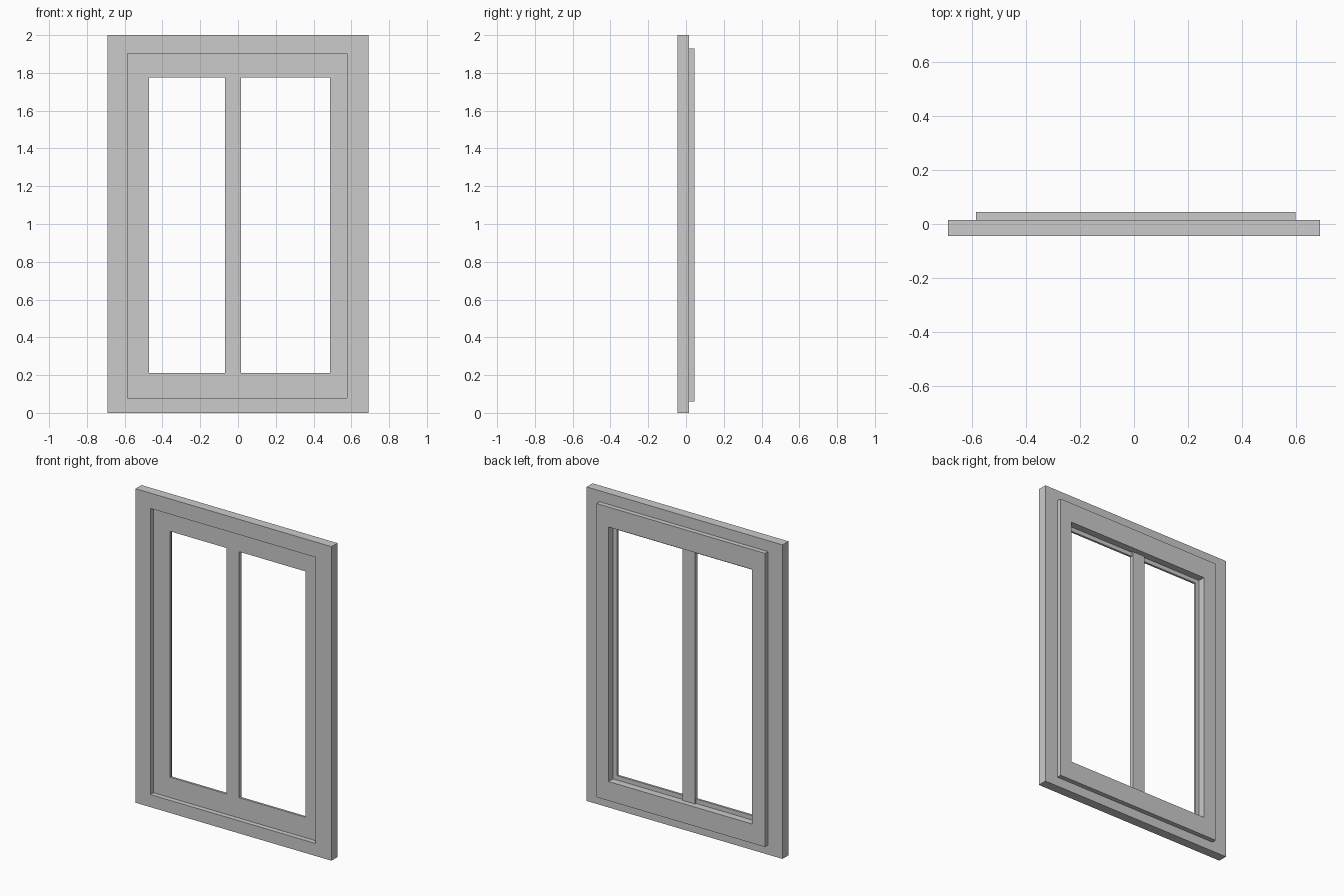
import bpy, bmesh

if "Cube" in bpy.data.objects:
    bpy.data.objects.remove(bpy.data.objects["Cube"])


def rect_ring(name, loops):
    """Closed rectangular ring; each loop is (x0, x1, z0, z1, y), joined in order."""
    bm = bmesh.new()
    rows = [[bm.verts.new((x, y, z)) for x, z in ((x0, z0), (x1, z0), (x1, z1), (x0, z1))]
            for x0, x1, z0, z1, y in loops]
    for a, b in zip(rows, rows[1:] + rows[:1]):
        for i in range(4):
            j = (i + 1) % 4
            bm.faces.new((a[i], a[j], b[j], b[i]))
    bmesh.ops.recalc_face_normals(bm, faces=bm.faces)
    mesh = bpy.data.meshes.new(name)
    bm.to_mesh(mesh)
    bm.free()
    obj = bpy.data.objects.new(name, mesh)
    bpy.context.collection.objects.link(obj)
    return obj


def box(name, x0, x1, y0, y1, z0, z1):
    bpy.ops.mesh.primitive_cube_add(size=1, location=((x0 + x1) / 2, (y0 + y1) / 2, (z0 + z1) / 2))
    obj = bpy.context.object
    obj.name = name
    obj.scale = (x1 - x0, y1 - y0, z1 - z0)
    return obj


FRONT, FRAME_BACK, BACK = -0.045, 0.015, 0.045
SASH_FRONT, LIP_BACK = -0.014, 0.0

# Fixed outer frame
outer = (-0.69, 0.69, 0.0, 2.0)
opening = (-0.586, 0.577, 0.08, 1.902)
rect_ring("outer_frame", [
    (*outer, FRONT), (*opening, FRONT), (*opening, FRAME_BACK), (*outer, FRAME_BACK)])

# Sash, overlapping the frame at the back, with a glazing rebate behind a thin lip
sash = (-0.587, 0.599, 0.06, 1.93)
light = (-0.47, 0.487, 0.21, 1.776)
rebate = (-0.498, 0.514, 0.182, 1.803)
rect_ring("sash", [
    (*sash, SASH_FRONT), (*light, SASH_FRONT), (*light, LIP_BACK),
    (*rebate, LIP_BACK), (*rebate, BACK), (*sash, BACK)])

# Vertical glazing bar seated in the rebate
box("glazing_bar", -0.07, 0.017, SASH_FRONT, 0.01, 0.182, 1.803)
